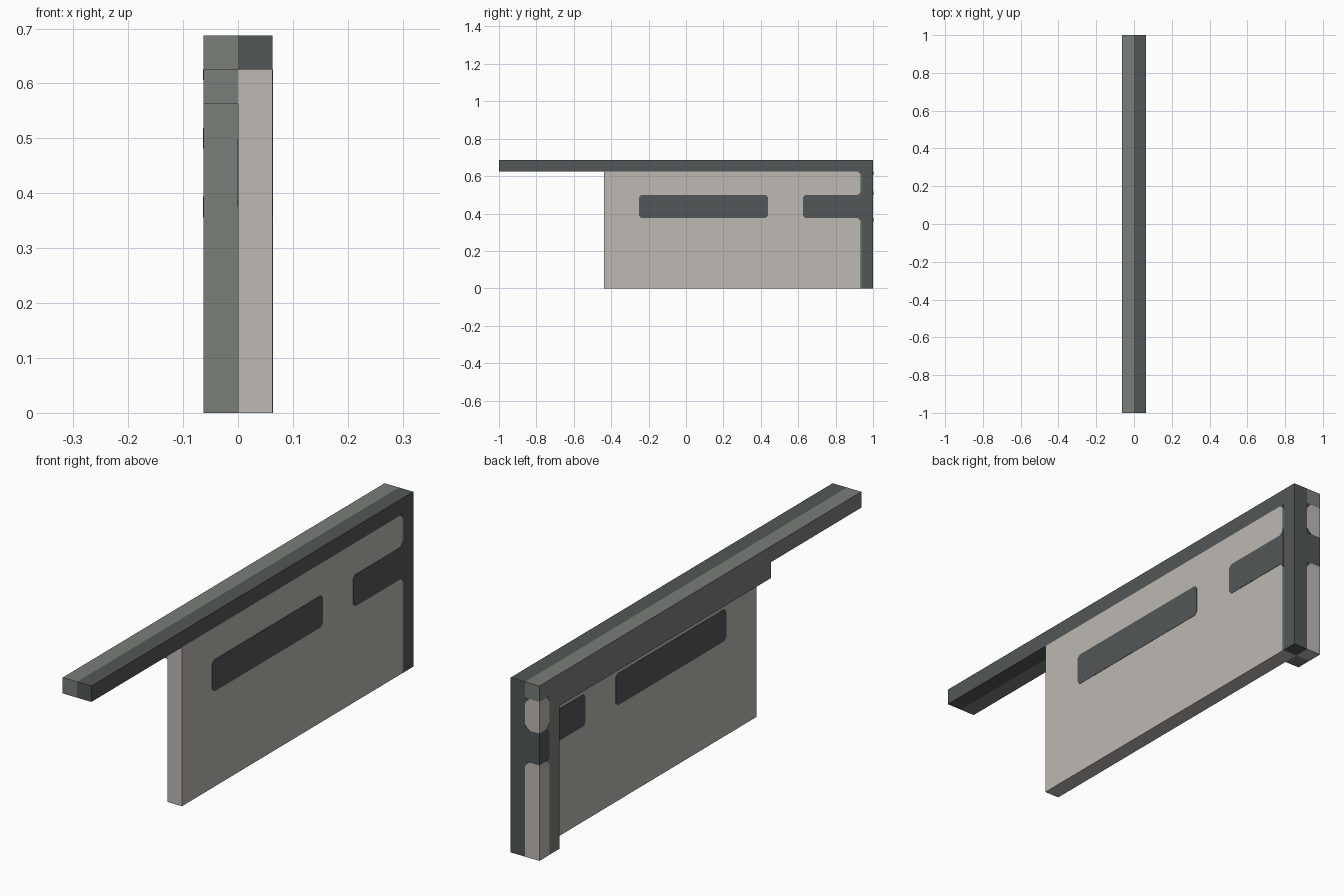
import bpy
import bmesh
from mathutils import Vector

default = bpy.data.objects.get("Cube")
if default:
    bpy.data.objects.remove(default, do_unlink=True)

U = 0.0625  # one block unit


def material(name, r, g, b):
    mat = bpy.data.materials.new(name)
    mat.use_nodes = True
    mat.diffuse_color = (r, g, b, 1)
    mat.node_tree.nodes["Principled BSDF"].inputs["Base Color"].default_value = (r, g, b, 1)
    return mat


beige = material("warm_beige", 0.51, 0.48, 0.45)
slate = material("dark_slate", 0.084, 0.095, 0.098)
sage = material("grey_green", 0.188, 0.209, 0.184)


def finish(name, bm, mat):
    bmesh.ops.recalc_face_normals(bm, faces=bm.faces)
    mesh = bpy.data.meshes.new(name)
    bm.to_mesh(mesh)
    bm.free()
    mesh.materials.append(mat)
    obj = bpy.data.objects.new(name, mesh)
    bpy.context.collection.objects.link(obj)


def box(name, mat, x, y, z):
    """Box from ranges given in block units."""
    bm = bmesh.new()
    bmesh.ops.create_cube(bm, size=1)
    for v in bm.verts:
        v.co = Vector([(r[0] + r[1]) / 2 + c * (r[1] - r[0]) for r, c in zip((x, y, z), v.co)]) * U
    finish(name, bm, mat)


def plate(name, mat, axis, level, outline):
    """Thin painted plate on the plane axis = level; outline in block units."""
    bm = bmesh.new()
    half = 0.02
    verts = []
    for a, z in outline:
        co = (level - half, a, z) if axis == "x" else (a, level - half, z)
        verts.append(bm.verts.new(Vector(co) * U))
    face = bm.faces.new(verts)
    grown = bmesh.ops.extrude_face_region(bm, geom=[face])["geom"]
    push = Vector((1, 0, 0) if axis == "x" else (0, 1, 0)) * 2 * half * U
    bmesh.ops.translate(bm, verts=[g for g in grown if isinstance(g, bmesh.types.BMVert)], vec=push)
    finish(name, bm, mat)


# Door panel and the dark edge post beside it
box("door_panel", beige, (0, 1), (-7, 15), (0, 10))
box("outer_post", slate, (0, 1), (15, 16), (0, 10))

# Long top rail in two colour halves, with a lower lip over the panel
box("outer_top_rail", slate, (0, 1), (-16, 16), (10, 11))
box("inner_top_rail", sage, (-1, 0), (-16, 16), (10, 11))
box("inner_rail_lip", sage, (-1, 0), (-7, 15), (9, 10))

# Inner post with a banded rear column
box("inner_post", sage, (-1, 0), (14, 15), (0, 9))
for name, mat, z in (("lower", beige, (0, 6)), ("band", slate, (6, 8)), ("upper", beige, (8, 10))):
    box("rear_column_" + name, mat, (-1, 0), (15, 16), z)

# Dark bands painted on both panel faces
c = 0.2
f = 0.3
window = [(-4 + c, 6), (7 - c, 6), (7, 6 + c), (7, 8 - c),
          (7 - c, 8), (-4 + c, 8), (-4, 8 - c), (-4, 6 + c)]
handle = [(10 + c, 6), (15 - f, 6), (15, 6 - f), (15, 8 + f),
          (15 - f, 8), (10 + c, 8), (10, 8 - c), (10, 6 + c)]
for side, level in (("outer", 1), ("inner", 0)):
    plate(side + "_long_band", slate, "x", level, window)
    plate(side + "_rear_band", slate, "x", level, handle)

# Rounded corner and fine shadow-line trim on the outer face
plate("outer_corner", slate, "x", 1, [(15 - f, 10), (15, 10 - f), (15, 10)])
for name, low, high in (("lower", 0, 6 - f), ("upper", 8 + f, 10 - f)):
    plate("outer_trim_" + name, sage, "x", 1,
          [(14.9, low), (15.02, low), (15.02, high), (14.9, high)])

# Clipped corners on the rear column
for z in (6, 8, 10):
    top = z if z == 10 else z + f
    plate("column_clip", sage, "x", -1, [(15, z - f), (15 + f, z), (15, top)] if top > z
          else [(15, z - f), (15 + f, z), (15, z)])
for z, step in ((6, -f), (8, f), (10, -f)):
    plate("column_flare", slate, "y", 16, [(0, z), (-f, z), (0, z + step)])
